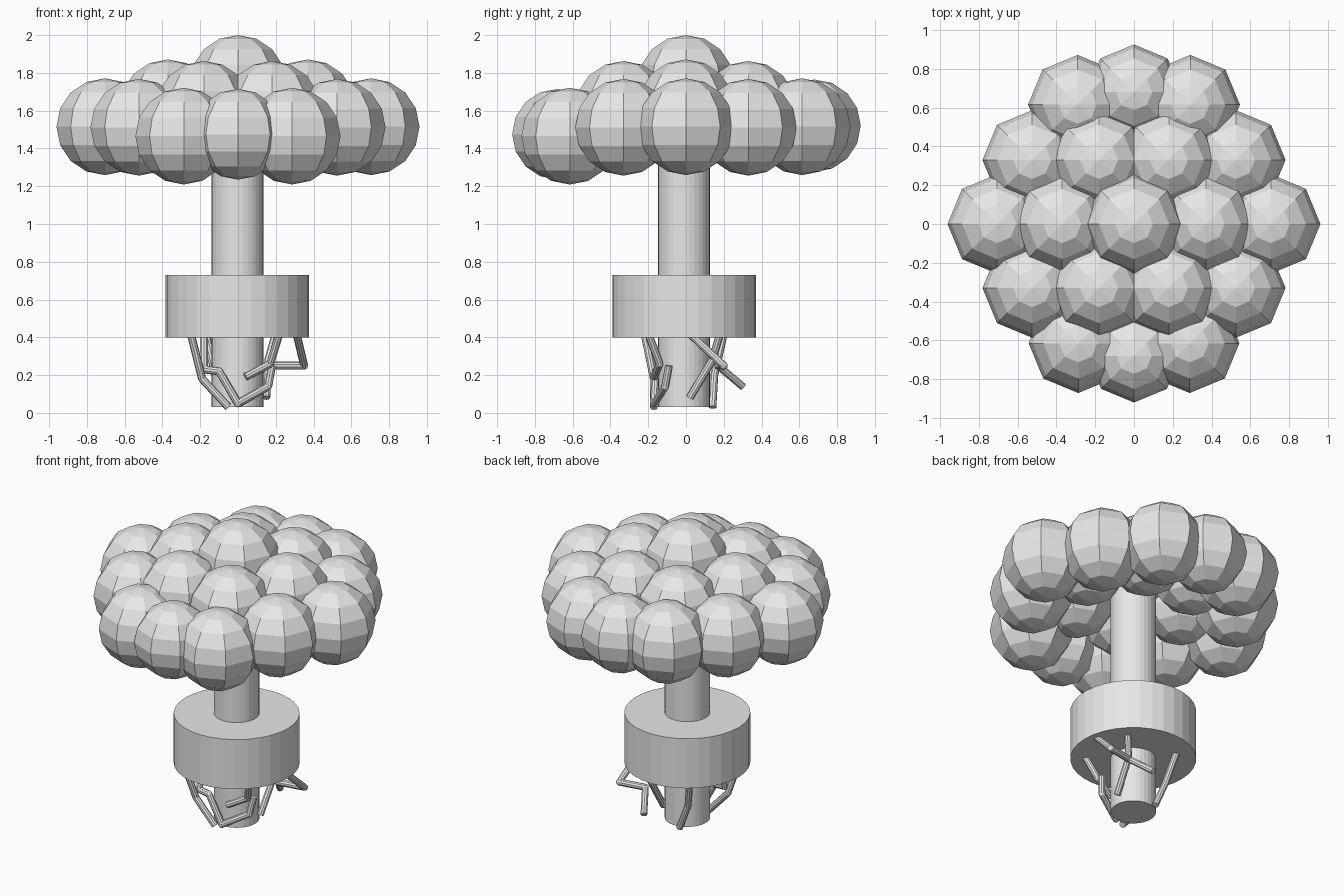
import bpy
from mathutils import Vector

if "Cube" in bpy.data.objects:
    bpy.data.objects.remove(bpy.data.objects["Cube"])

grey = bpy.data.materials.new("plain_grey")
grey.diffuse_color = (0.8, 0.8, 0.8, 1)
grey.use_nodes = True
grey.node_tree.nodes["Principled BSDF"].inputs["Base Color"].default_value = grey.diffuse_color


def finish(name):
    ob = bpy.context.object
    ob.name = name
    ob.data.materials.append(grey)
    return ob


def cylinder(name, radius, z0, z1, sides=32):
    bpy.ops.mesh.primitive_cylinder_add(vertices=sides, radius=radius, depth=z1 - z0,
                                        location=(-0.003, -0.01, (z0 + z1) / 2))
    return finish(name)


def leaf_ball(x, y, z, r=0.256):
    bpy.ops.mesh.primitive_uv_sphere_add(segments=8, ring_count=8, radius=r,
                                         location=(x, y, z))
    return finish("foliage_ball")


def root(points, r=0.021):
    # straight tube pieces that meet at rounded knuckles
    pts = [Vector(p) for p in points]
    for a, b in zip(pts, pts[1:]):
        d = b - a
        bpy.ops.mesh.primitive_cylinder_add(
            vertices=10, radius=r, depth=d.length, location=(a + b) / 2,
            rotation=d.to_track_quat('Z', 'Y').to_euler())
        finish("root_piece")
        bpy.ops.object.shade_smooth_by_angle()
    for p in pts[1:-1]:
        bpy.ops.mesh.primitive_uv_sphere_add(segments=10, ring_count=6, radius=r, location=p)
        finish("root_knuckle")
        bpy.ops.object.shade_smooth_by_angle()


# trunk through the planter, and the planter drum
cylinder("trunk", 0.137, 0.03, 1.6)
cylinder("planter", 0.38, 0.40, 0.73)

# domed canopy of overlapping balls
leaf_ball(0, 0, 1.744)
for s in (-1, 1):
    leaf_ball(s * 0.37, 0, 1.615)
    leaf_ball(s * 0.705, 0, 1.515)
    for t in (-1, 1):
        leaf_ball(s * 0.18, t * 0.33, 1.607)
        leaf_ball(s * 0.525, t * 0.33, 1.512)
    leaf_ball(s * 0.287, -0.615, 1.465)
    leaf_ball(s * 0.29, 0.615, 1.515)
leaf_ball(0, -0.68, 1.475, 0.24)
leaf_ball(0, 0.68, 1.52, 0.245)

# bent roots hanging under the planter
root([(0.31, 0.02, 0.42), (0.35, 0.20, 0.25), (0.18, 0.17, 0.25), (0.10, 0.30, 0.14)])
root([(-0.25, -0.22, 0.42), (-0.19, -0.17, 0.18), (-0.05, -0.17, 0.03)])
root([(-0.18, -0.10, 0.42), (-0.18, -0.15, 0.23), (-0.10, -0.16, 0.22),
      (0.0, -0.17, 0.05), (0.16, -0.11, 0.14), (0.18, -0.09, 0.25)])
root([(0.22, -0.20, 0.42), (0.17, -0.14, 0.26), (0.04, -0.17, 0.19)])
root([(-0.17, 0.20, 0.42), (-0.12, 0.15, 0.20), (-0.05, 0.14, 0.03)])
root([(0.20, 0.18, 0.42), (0.16, 0.14, 0.28), (0.15, 0.02, 0.08)])
